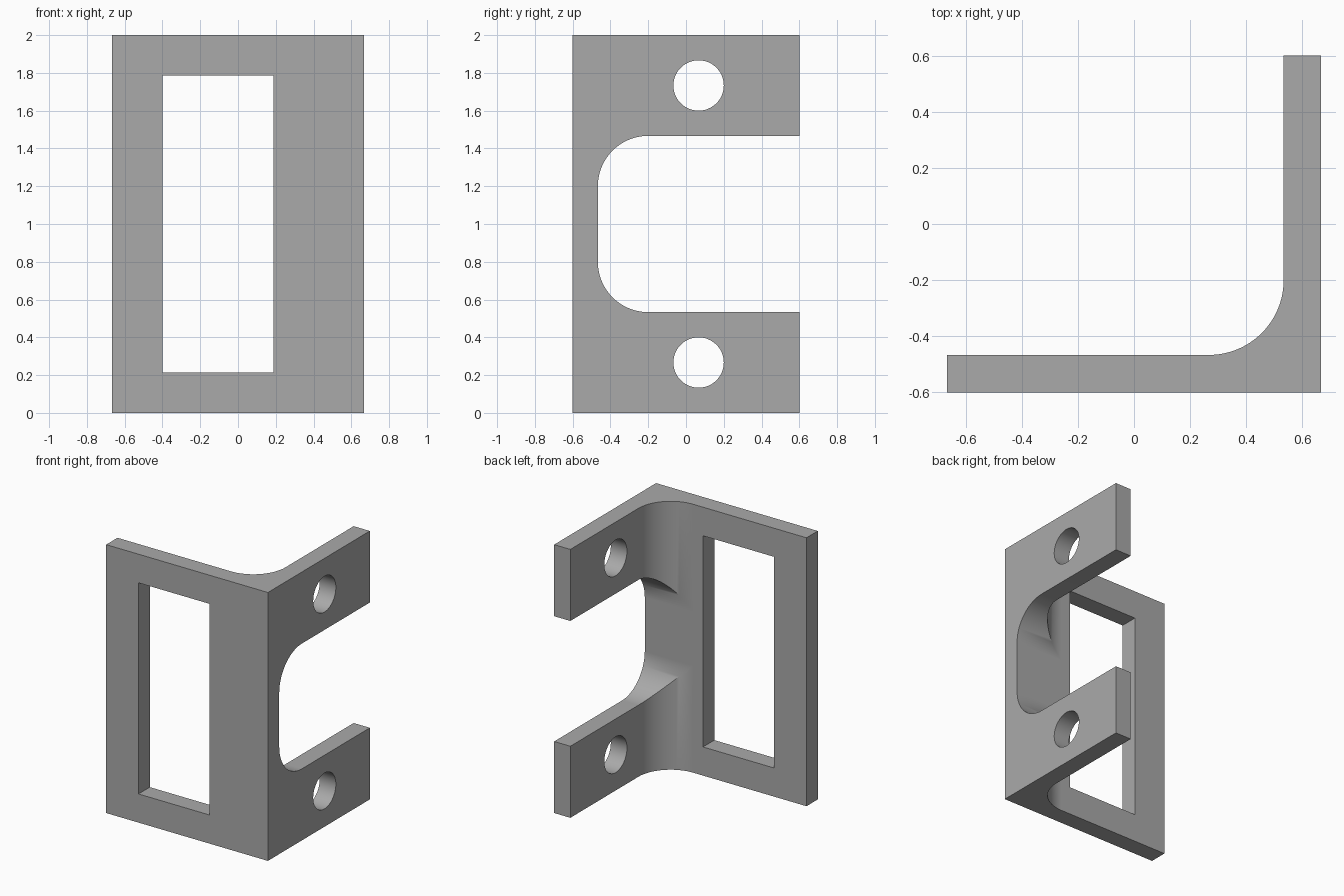
import bpy, bmesh
from math import cos, sin, pi, radians
from mathutils import Vector

default = bpy.data.objects.get("Cube")
if default:
    bpy.data.objects.remove(default, do_unlink=True)

U = 1 / 15                      # design unit: the bracket is 20 x 18 x 30 units
W, D, H = 10 * U, 9 * U, 30 * U  # half width, half depth, height
T, R = 2 * U, 4 * U             # plate thickness, fillet radius

grey = bpy.data.materials.new("grey metal")
grey.use_nodes = True
colour = (0.4, 0.4, 0.4, 1)
grey.diffuse_color = colour
grey.node_tree.nodes["Principled BSDF"].inputs["Base Color"].default_value = colour


def arc(cx, cy, r, start, end, n):
    """Points along an arc, angles in degrees."""
    steps = [radians(start + (end - start) * i / n) for i in range(n + 1)]
    return [(cx + r * cos(a), cy + r * sin(a)) for a in steps]


def prism(name, outline, axis, low, high):
    """Extrude a 2D outline along the given axis."""
    place = {"x": lambda a, b, h: (h, a, b),
             "y": lambda a, b, h: (a, h, b),
             "z": lambda a, b, h: (a, b, h)}[axis]
    shift = Vector(place(0, 0, high - low))
    bm = bmesh.new()
    base = bm.faces.new([bm.verts.new(place(a, b, low)) for a, b in outline])
    made = bmesh.ops.extrude_face_region(bm, geom=[base])["geom"]
    bmesh.ops.translate(bm, vec=shift,
                        verts=[v for v in made if isinstance(v, bmesh.types.BMVert)])
    bmesh.ops.recalc_face_normals(bm, faces=bm.faces)
    mesh = bpy.data.meshes.new(name)
    bm.to_mesh(mesh)
    bm.free()
    mesh.materials.append(grey)
    obj = bpy.data.objects.new(name, mesh)
    bpy.context.collection.objects.link(obj)
    return obj


# Angle bracket with a filleted inner corner
inner_x, inner_y = W - T, -D + T
outline = [(-W, -D), (W, -D), (W, D), (inner_x, D)]
outline += arc(inner_x - R, inner_y + R, R, 0, -90, 24)
outline += [(-W, inner_y)]
bracket = prism("angle_bracket", outline, "z", 0, H)

# Window through the front plate
left, right, bottom = -6 * U, 2.8 * U, 3.2 * U
window = [(left, bottom), (right, bottom), (right, H - bottom), (left, H - bottom)]
cutters = [prism("window_cutter", window, "y", -1, 0)]

# Rounded slot that splits the side plate into two arms
slot_low, slot_high = 8 * U, H - 8 * U
slot = [(1, slot_low), (1, slot_high)]
slot += arc(inner_y + R, slot_high - R, R, 90, 180, 24)
slot += arc(inner_y + R, slot_low + R, R, 180, 270, 24)
cutters.append(prism("slot_cutter", slot, "x", 0.23, 1))

# Bolt hole in each arm
for z in (4 * U, H - 4 * U):
    hole = arc(U, z, 2 * U, 0, 360, 48)[:-1]
    cutters.append(prism("hole_cutter", hole, "x", 0.4, 1))

for cutter in cutters:
    cutter.hide_render = True
    cut = bracket.modifiers.new(cutter.name, "BOOLEAN")
    cut.operation = "DIFFERENCE"
    cut.solver = "EXACT"
    cut.object = cutter

# Apply the cuts and drop the cutters
graph = bpy.context.evaluated_depsgraph_get()
result = bpy.data.meshes.new_from_object(bracket.evaluated_get(graph))
bracket.modifiers.clear()
bracket.data = result
for cutter in cutters:
    bpy.data.objects.remove(cutter, do_unlink=True)

# Smooth the curved walls, keep the edges crisp
bpy.ops.object.select_all(action="DESELECT")
bracket.select_set(True)
bpy.context.view_layer.objects.active = bracket
bpy.ops.object.shade_smooth_by_angle(angle=radians(30))
normals = bracket.modifiers.new("clean_normals", "WEIGHTED_NORMAL")
normals.keep_sharp = True
